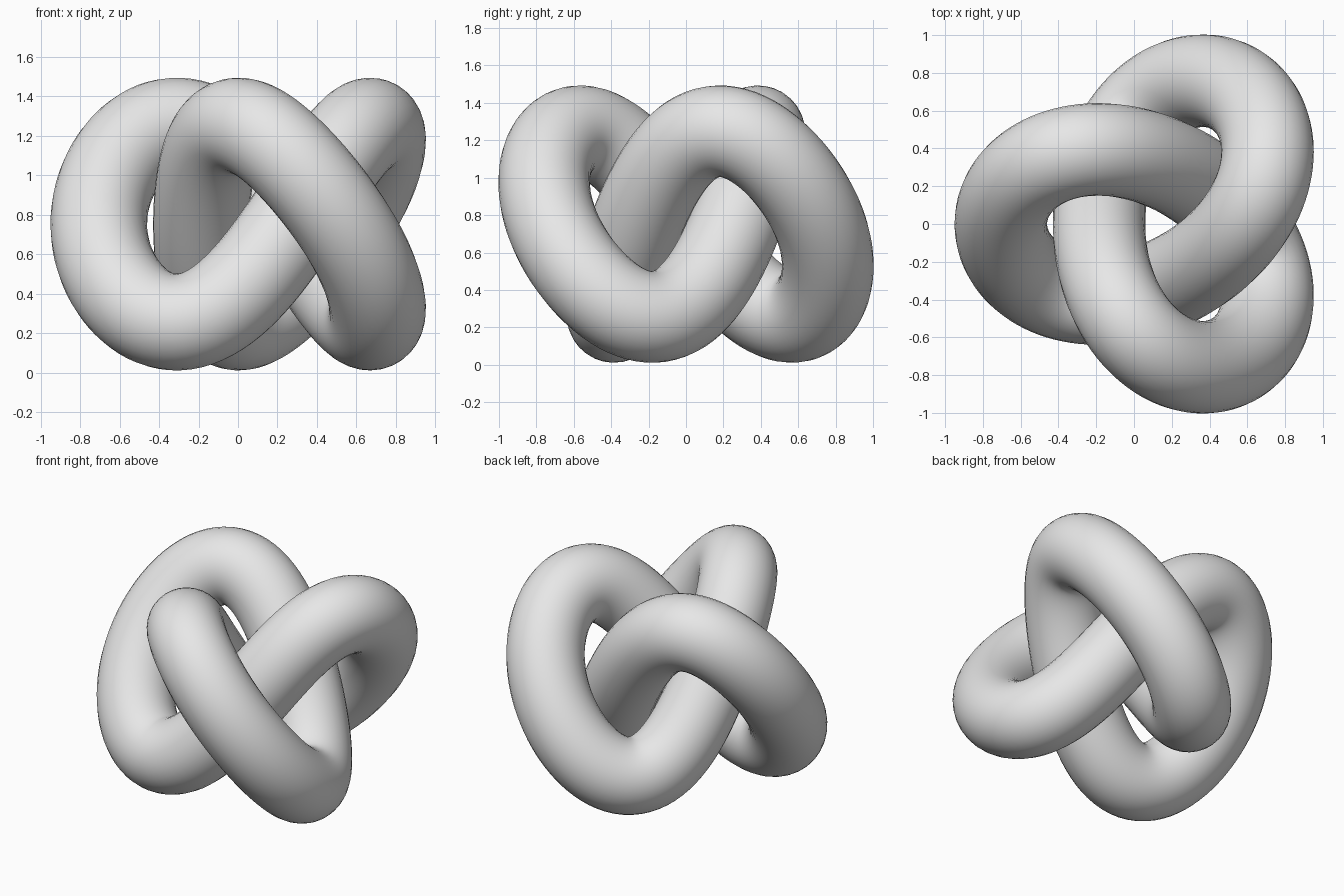
import bpy
from math import sin, cos, tau
from mathutils import Vector

cube = bpy.data.objects.get("Cube")
if cube:
    bpy.data.objects.remove(cube, do_unlink=True)

STEPS = 240          # samples along the knot
TUBE = 0.245         # tube radius
MAIN, LOBE, RIPPLE = 0.565, 0.245, 0.015
RISE, SKEW = 0.492, 0.0675
CENTRE = Vector((0.12, 0, 0.752))


def knot_point(t):
    """Centre line of a three-lobed knot, one lobe pointing to -x."""
    x = MAIN * cos(2 * t) + LOBE * cos(t) + RIPPLE * cos(5 * t)
    y = MAIN * sin(2 * t) - LOBE * sin(t) + RIPPLE * sin(5 * t)
    z = RISE * (sin(3 * t) - SKEW * sin(6 * t))
    return CENTRE + Vector((-x, y, z))


# Plain grey material
grey = bpy.data.materials.new("light_grey")
grey.use_nodes = True
colour = (0.8, 0.8, 0.8, 1)
grey.diffuse_color = colour
for node in grey.node_tree.nodes:
    if node.type == 'BSDF_PRINCIPLED':
        node.inputs["Base Color"].default_value = colour

# Closed path with a round bevel
path = bpy.data.curves.new("knot_tube", 'CURVE')
path.dimensions = '3D'
path.twist_mode = 'MINIMUM'
path.bevel_depth = TUBE
path.bevel_resolution = 14
spline = path.splines.new('POLY')
spline.points.add(STEPS - 1)
for i, point in enumerate(spline.points):
    point.co = (*knot_point(tau * i / STEPS), 1)
spline.use_cyclic_u = True
spline.use_smooth = True
path.materials.append(grey)

# Turn the tube into a smooth mesh
knot = bpy.data.objects.new("knot_tube", path)
bpy.context.collection.objects.link(knot)
bpy.ops.object.select_all(action='DESELECT')
knot.select_set(True)
bpy.context.view_layer.objects.active = knot
bpy.ops.object.convert(target='MESH')
bpy.ops.object.shade_smooth()
